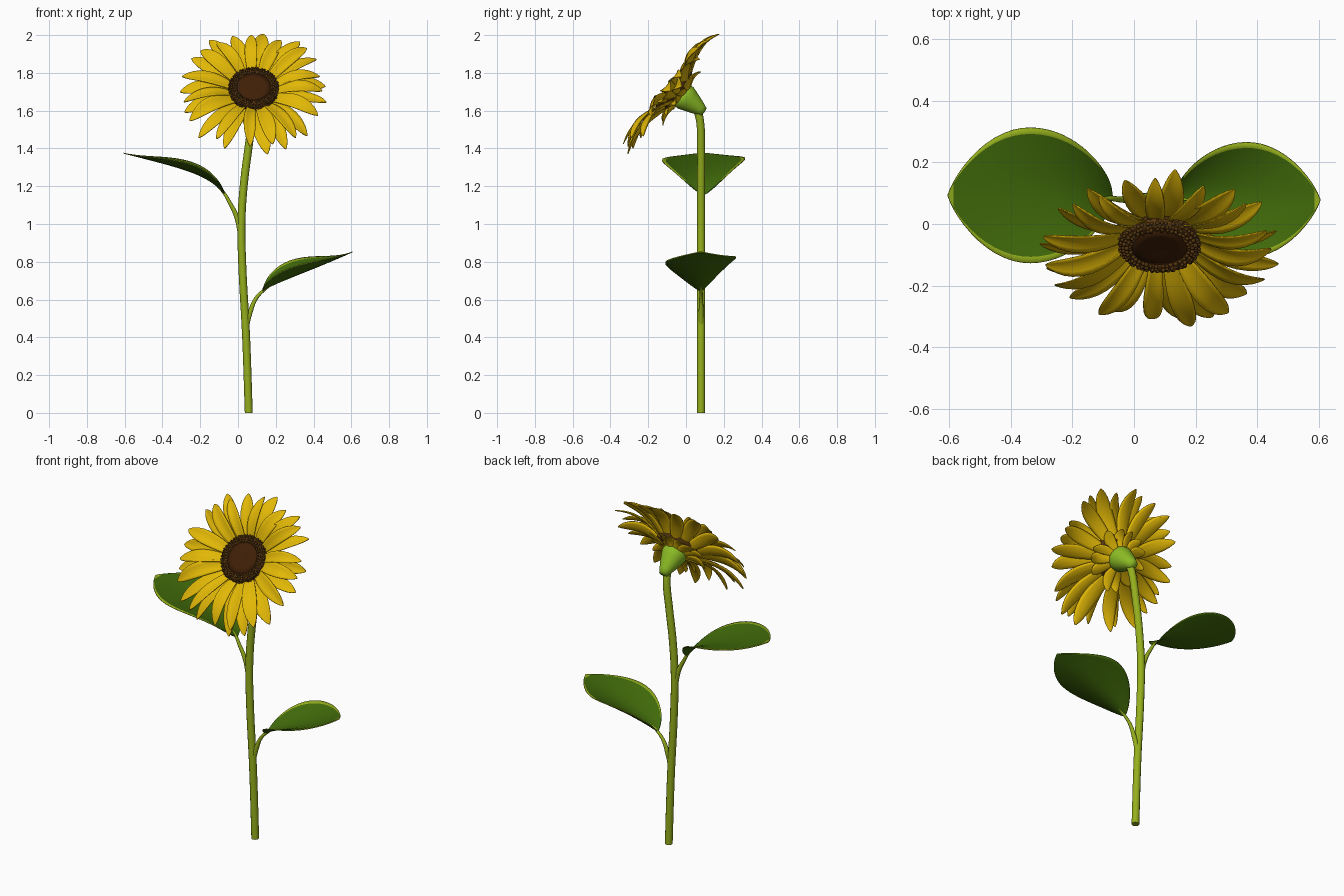
import bpy, bmesh, math, random
from mathutils import Vector
from mathutils.geometry import interpolate_bezier

if "Cube" in bpy.data.objects:
    bpy.data.objects.remove(bpy.data.objects["Cube"])

random.seed(4)


def material(name, r, g, b):
    m = bpy.data.materials.new(name)
    m.diffuse_color = (r, g, b, 1)
    m.use_nodes = True
    m.node_tree.nodes["Principled BSDF"].inputs["Base Color"].default_value = m.diffuse_color
    return m


STEM = material("stem green", 0.30, 0.43, 0.012)
CUP = material("bud green", 0.26, 0.50, 0.018)
LEAF = material("leaf green", 0.052, 0.145, 0.003)
YELLOW = material("petal yellow", 0.76, 0.48, 0.002)
BROWN = material("ring brown", 0.095, 0.038, 0.005)
DARK = material("centre brown", 0.050, 0.014, 0.002)

# Flower head frame: centre of the disc and its tilted axes
C = Vector((0.083, -0.07, 1.72))
U = Vector((1, 0, 0))
V = Vector((0, 0.61, 0.79)).normalized()
N = U.cross(V)


def head(r, a, h):
    return C + U * (r * math.cos(a)) + V * (r * math.sin(a)) + N * h


def finish(name, bm, mats, thick=0):
    me = bpy.data.meshes.new(name)
    bm.normal_update()
    bm.to_mesh(me)
    bm.free()
    for m in mats:
        me.materials.append(m)
    for p in me.polygons:
        p.use_smooth = True
    ob = bpy.data.objects.new(name, me)
    bpy.context.collection.objects.link(ob)
    if thick:
        s = ob.modifiers.new("thickness", "SOLIDIFY")
        s.thickness = thick
        s.offset = 0
        if len(mats) > 2:
            s.material_offset = 2
    return ob


def grid(bm, rows, mat_rule=None, wrap=False):
    vs = [[bm.verts.new(p) for p in row] for row in rows]
    n = len(vs[0])
    for i in range(len(vs) - 1):
        for j in range(n if wrap else n - 1):
            k = (j + 1) % n
            f = bm.faces.new((vs[i][j], vs[i][k], vs[i + 1][k], vs[i + 1][j]))
            if mat_rule:
                f.material_index = mat_rule(i, j)


def tube(name, pts, mat):
    cu = bpy.data.curves.new(name, "CURVE")
    cu.dimensions = "3D"
    cu.bevel_depth = 1
    cu.bevel_resolution = 4
    cu.use_fill_caps = True
    cu.resolution_u = 8
    sp = cu.splines.new("BEZIER")
    sp.bezier_points.add(len(pts) - 1)
    for bp, (x, y, z, r) in zip(sp.bezier_points, pts):
        bp.co = (x, y, z)
        bp.radius = r
        bp.handle_left_type = bp.handle_right_type = "AUTO"
    cu.materials.append(mat)
    ob = bpy.data.objects.new(name, cu)
    bpy.context.collection.objects.link(ob)
    bpy.ops.object.select_all(action="DESELECT")
    ob.select_set(True)
    bpy.context.view_layer.objects.active = ob
    bpy.ops.object.convert(target="MESH")
    bpy.ops.object.shade_smooth_by_angle(angle=math.radians(50))


def revolve(name, profile, mat, sides=32):
    bm = bmesh.new()
    grid(bm, [[head(r, 2 * math.pi * j / sides, h) for j in range(sides)]
              for r, h in profile], wrap=True)
    bmesh.ops.remove_doubles(bm, verts=bm.verts, dist=1e-5)
    bmesh.ops.recalc_face_normals(bm, faces=bm.faces)
    return finish(name, bm, [mat])


# Stem and leaf stalks
tube("stem", [(0.057, 0.08, 0, 0.021), (0.043, 0.08, 0.4, 0.021), (0.022, 0.08, 0.8, 0.021),
              (0.018, 0.08, 1.0, 0.021), (0.03, 0.08, 1.2, 0.021), (0.055, 0.08, 1.4, 0.021),
              (0.074, 0.075, 1.54, 0.021), (0.081, 0.06, 1.61, 0.022)], STEM)
tube("left_stalk", [(0.015, 0.08, 0.94, 0.014), (-0.008, 0.08, 1.04, 0.013),
                    (-0.045, 0.08, 1.115, 0.010), (-0.075, 0.083, 1.165, 0.008),
                    (-0.11, 0.086, 1.198, 0.003)], STEM)
tube("right_stalk", [(0.04, 0.08, 0.44, 0.014), (0.065, 0.08, 0.535, 0.013),
                     (0.095, 0.08, 0.605, 0.010), (0.135, 0.08, 0.648, 0.008),
                     (0.18, 0.08, 0.678, 0.003)], STEM)


# Leaves: troughs along a curved midrib, pointed tip, pale rim on the upper side only
def leaf(name, ctrl, yc, half, rise_front, rise_back):
    cross = [-1, -0.91, -0.75, -0.5, -0.25, 0, 0.25, 0.5, 0.75, 0.91, 1]
    pts = [Vector((x, yc, z)) for x, z in ctrl]
    mid = interpolate_bezier(*pts, 193)
    x0, x1 = mid[0].x, mid[-1].x
    rows, fr = [], []
    steps = 32
    for i in range(steps + 1):
        p = mid[round((0.5 - 0.5 * math.cos(math.pi * i / steps)) * 192)]
        f = (p.x - x0) / (x1 - x0)
        fr.append(f)
        if f < 0.5:
            w = max(math.sin(math.pi * f), 0.0005) ** 0.55
        else:
            w = max(1 - (2 * f - 1) ** 2, 0.004) ** 0.8
        rows.append([(p.x, yc + half * w * c,
                      p.z + (rise_front if c < 0 else rise_back) * w * (1 - f) * abs(c) ** 1.6)
                     for c in cross])
    bm = bmesh.new()
    grid(bm, rows, lambda i, j: int(fr[i] > 0.06 and (j in (0, 9) or fr[i] > 0.95)))
    if x1 > x0:
        bmesh.ops.reverse_faces(bm, faces=bm.faces)
    finish(name, bm, [LEAF, STEM, LEAF, LEAF], 0.005)


leaf("left_leaf", [(-0.07, 1.155), (-0.15, 1.265), (-0.3, 1.297), (-0.605, 1.375)],
     0.093, 0.22, 0.068, 0.085)
leaf("right_leaf", [(0.13, 0.645), (0.19, 0.69), (0.33, 0.73), (0.605, 0.852)],
     0.078, 0.187, 0.085, 0.145)

# Green cup behind the head
revolve("flower_cup", [(0, -0.212), (0.024, -0.208), (0.034, -0.185), (0.048, -0.15), (0.062, -0.11),
                       (0.070, -0.085), (0.068, -0.065), (0.05, -0.05), (0, -0.045)], CUP)


# Petals in overlapping layers, arching forward around the disc
def petal_layer(name, count, r0, r1, half, base, arch, phase):
    bm = bmesh.new()
    cross = [-1, -0.6, -0.2, 0, 0.2, 0.6, 1]
    for k in range(count):
        a = 2 * math.pi * (k + phase) / count + random.uniform(-0.07, 0.07)
        end = r1 * random.uniform(0.95, 1.03) * (1 - 0.06 * math.sin(a))
        wide = half * random.uniform(0.88, 1.1)
        up = arch + random.uniform(-0.01, 0.01)
        tip = random.uniform(-0.018, 0.02)
        bend = random.uniform(-0.03, 0.03)
        twist = random.uniform(-0.35, 0.35)
        rows = []
        for i in range(15):
            s = 0.5 - 0.5 * math.cos(math.pi * i / 14)
            w = wide * max(0.05, (0.4 + 0.6 * math.sin(math.pi * min(s, 0.55) / 1.1))
                           * (1 - max(0, (s - 0.5) / 0.5) ** 2.5) ** 0.7)
            row = []
            for c in cross:
                r = r0 + (end - r0) * s
                off = c * w + bend * s * s
                h = base + up * math.sin(math.pi * 0.75 * s) + tip * s ** 3
                h += 0.2 * w * c * c + twist * w * c
                row.append(head(r, a, h) + (V * math.cos(a) - U * math.sin(a)) * off)
            rows.append(row)
        grid(bm, rows)
    finish(name, bm, [YELLOW], 0.004)


petal_layer("back_petals", 15, 0.06, 0.40, 0.041, -0.06, 0.068, 0.35)
petal_layer("front_petals", 15, 0.08, 0.38, 0.037, -0.04, 0.07, 0.85)
petal_layer("short_back_petals", 13, 0.05, 0.175, 0.030, -0.075, 0.022, 0.2)

# Disc: raised ring and sunken middle
revolve("seed_ring", [(0, -0.05), (0.10, -0.05), (0.128, -0.03), (0.132, -0.005), (0.124, 0.010),
                      (0.108, 0.016), (0.092, 0.010), (0.08, -0.004), (0, -0.008)], BROWN, 48)
revolve("disc_centre", [(0.090, -0.002), (0.089, 0.010), (0.06, 0.013), (0.03, 0.010), (0, 0.008)],
        DARK, 40)

# Small florets covering the ring
bm = bmesh.new()
for r, h, n in ((0.096, 0.011, 36), (0.107, 0.016, 40), (0.118, 0.013, 44),
                (0.128, 0.004, 48), (0.131, -0.012, 48)):
    for k in range(n):
        a = 2 * math.pi * (k + random.uniform(0.2, 0.8)) / n
        new = bmesh.ops.create_icosphere(bm, subdivisions=1, radius=random.uniform(0.006, 0.0085))
        bmesh.ops.translate(bm, verts=new["verts"], vec=head(r, a, h + random.uniform(0, 0.004)))
finish("florets", bm, [BROWN])
